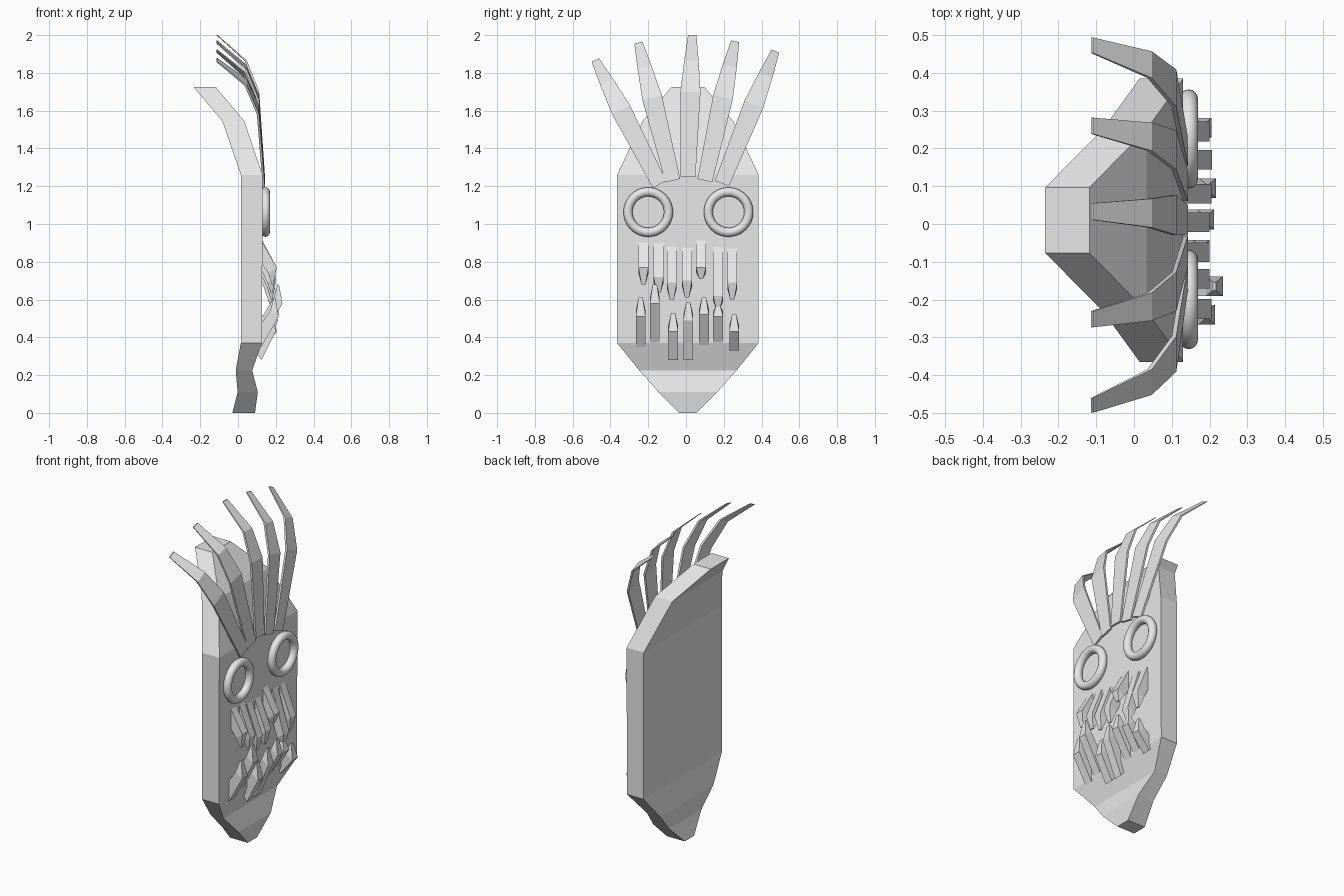
import bpy, bmesh, math
from mathutils import Vector

if "Cube" in bpy.data.objects:
    bpy.data.objects.remove(bpy.data.objects["Cube"])

mat = bpy.data.materials.new("pale_grey")
mat.diffuse_color = (0.8, 0.8, 0.8, 1)
mat.use_nodes = True
mat.node_tree.nodes["Principled BSDF"].inputs["Base Color"].default_value = mat.diffuse_color


def loft(name, rings):
    """Skin a closed solid through a list of four-point rings."""
    bm = bmesh.new()
    vs = [[bm.verts.new(p) for p in r] for r in rings]
    for a, b in zip(vs, vs[1:]):
        for i in range(4):
            j = (i + 1) % 4
            bm.faces.new((a[i], a[j], b[j], b[i]))
    bm.faces.new(vs[0])
    bm.faces.new(vs[-1])
    bmesh.ops.recalc_face_normals(bm, faces=bm.faces)
    me = bpy.data.meshes.new(name)
    bm.to_mesh(me)
    bm.free()
    me.materials.append(mat)
    ob = bpy.data.objects.new(name, me)
    bpy.context.collection.objects.link(ob)
    return ob


# mask slab: (height, back x, front x, half width), faces +x
CY = 0.01
slab = [(0, -0.03, 0.09, 0.045), (0.11, -0.002, 0.105, 0.155),
        (0.225, -0.012, 0.075, 0.257), (0.37, 0.015, 0.127, 0.375),
        (1.26, 0.015, 0.13, 0.375), (1.545, -0.083, 0.033, 0.24),
        (1.725, -0.235, -0.118, 0.087)]
loft("mask_face", [[(b, CY - w, z), (f, CY - w, z), (f, CY + w, z), (b, CY + w, z)]
                   for z, b, f, w in slab])

# eye rings
for y in (-0.2, 0.225):
    bpy.ops.mesh.primitive_torus_add(location=(0.145, y, 1.063),
                                     rotation=(0, math.pi / 2, 0),
                                     major_radius=0.107, minor_radius=0.024,
                                     major_segments=48, minor_segments=16)
    ring = bpy.context.object
    ring.name = "eye_ring"
    ring.data.materials.append(mat)
    bpy.ops.object.shade_smooth()

# feathers fanning backwards: base and tip in (y, z)
feathers = [((-0.14, 1.21), (-0.48, 1.868)), ((-0.07, 1.23), (-0.252, 1.96)),
            ((0.01, 1.25), (0.033, 2.0)), ((0.10, 1.23), (0.26, 1.967)),
            ((0.19, 1.215), (0.473, 1.915))]
# along the feather: fraction, x, half width
steps = [(0, 0.143, 0.04), (0.6, 0.112, 0.053), (0.82, 0.047, 0.038), (1, -0.108, 0.022)]
for base, tip in feathers:
    a, b = Vector(base), Vector(tip)
    d = (b - a).normalized()
    side = Vector((d.y, -d.x))
    rings = []
    for t, x, w in steps:
        c = a.lerp(b, t)
        l, r = c - side * w, c + side * w
        k = 0.012 if t < 1 else 0.006
        rings.append([(x, l.x, l.y), (x, r.x, r.y), (x - k, r.x, r.y), (x - k, l.x, l.y)])
    loft("feather", rings)


def tooth(name, y, root, shoulder, tip, x):
    s = 1 if root > tip else -1      # 1 hangs down, -1 points up
    w, n = 0.026, 0.011

    def ring(xf, zf, xb, zb, h):
        return [(xf, y - h, zf), (xf, y + h, zf), (xb, y + h, zb), (xb, y - h, zb)]
    loft(name, [ring(0.125, root, 0.08, root - 0.06 * s, w),
                ring(x, shoulder, x - 0.045, shoulder - 0.03 * s, w),
                ring(x - 0.018, tip, x - 0.026, tip, n)])


# teeth: y, root z, shoulder z, tip z, shoulder x
upper = [(-0.225, 0.91, 0.77, 0.68, 0.205), (-0.145, 0.91, 0.72, 0.635, 0.2),
         (-0.075, 0.89, 0.69, 0.60, 0.2), (0.005, 0.885, 0.70, 0.61, 0.2),
         (0.08, 0.92, 0.77, 0.71, 0.205), (0.17, 0.89, 0.62, 0.55, 0.207),
         (0.245, 0.88, 0.69, 0.60, 0.2)]
lower = [(-0.24, 0.35, 0.51, 0.61, 0.215), (-0.165, 0.37, 0.58, 0.68, 0.235),
         (-0.068, 0.28, 0.43, 0.53, 0.2), (0.012, 0.28, 0.49, 0.585, 0.212),
         (0.095, 0.36, 0.52, 0.61, 0.217), (0.17, 0.37, 0.51, 0.57, 0.207),
         (0.255, 0.33, 0.43, 0.52, 0.205)]
for t in upper:
    tooth("upper_tooth", t[0], t[1], t[2], t[3], t[4])
for t in lower:
    tooth("lower_tooth", t[0], t[1], t[2], t[3], t[4])
